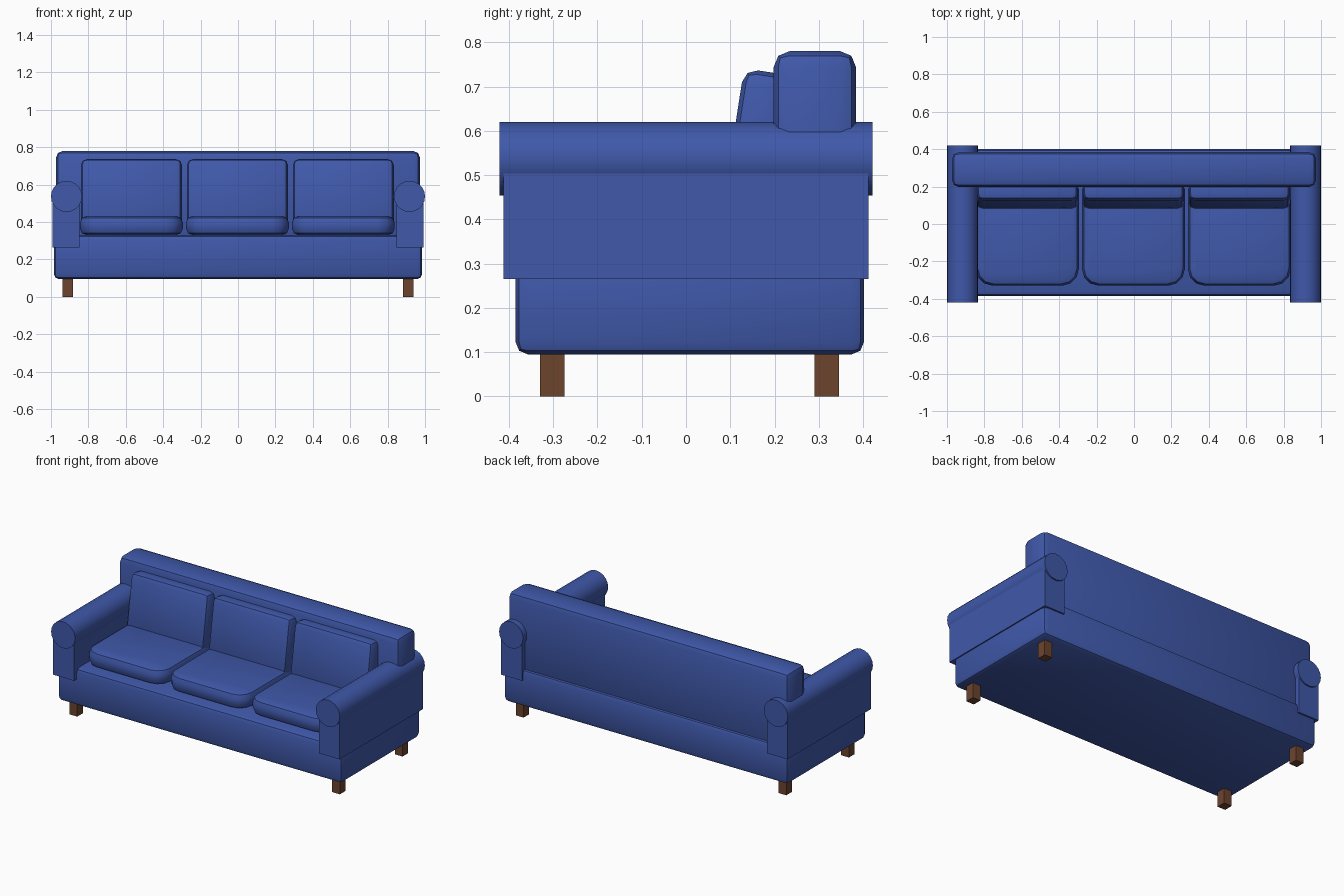
import bpy, bmesh, math
from mathutils import Matrix, Vector

if "Cube" in bpy.data.objects:
    bpy.data.objects.remove(bpy.data.objects["Cube"])


def material(name, rgb):
    m = bpy.data.materials.new(name)
    m.diffuse_color = (*rgb, 1)
    m.use_nodes = True
    m.node_tree.nodes["Principled BSDF"].inputs["Base Color"].default_value = m.diffuse_color
    return m


BLUE = material("blue_fabric", (0.050, 0.098, 0.40))
BROWN = material("brown_wood", (0.15, 0.058, 0.027))


def finish(name, bm, mat):
    """Turn a bmesh into a shaded object with one material."""
    bmesh.ops.recalc_face_normals(bm, faces=bm.faces)
    me = bpy.data.meshes.new(name)
    bm.to_mesh(me)
    bm.free()
    me.materials.append(mat)
    ob = bpy.data.objects.new(name, me)
    bpy.context.collection.objects.link(ob)
    bpy.ops.object.select_all(action='DESELECT')
    ob.select_set(True)
    bpy.context.view_layer.objects.active = ob
    bpy.ops.object.shade_smooth_by_angle(angle=math.radians(30))
    return ob


def box(name, lo, hi, mat, bevel=0.0, transform=Matrix()):
    """Axis box from corner to corner, optionally rounded, then transformed."""
    lo, hi = Vector(lo), Vector(hi)
    bm = bmesh.new()
    bmesh.ops.create_cube(bm, size=1, matrix=Matrix.Translation((lo + hi) / 2)
                          @ Matrix.Diagonal((*(hi - lo), 1)))
    if bevel:
        bmesh.ops.bevel(bm, geom=bm.edges[:], offset=bevel, segments=2,
                        profile=0.5, affect='EDGES')
    bm.transform(transform)
    return finish(name, bm, mat)


def seat_cushion(name, cx):
    """Pad with large round front corners and softened rims."""
    hw, front, back, r = 0.275, -0.33, 0.19, 0.09
    outline = [(cx + hw, back), (cx - hw, back)]
    for side, angles in ((-1, (180, 210, 240, 270)), (1, (270, 300, 330, 360))):
        for a in map(math.radians, angles):
            outline.append((cx + side * (hw - r) + r * math.cos(a),
                            front + r + r * math.sin(a)))
    bm = bmesh.new()
    base = bm.faces.new([bm.verts.new((x, y, 0.33)) for x, y in outline])
    top = bmesh.ops.extrude_face_region(bm, geom=[base])['geom']
    bmesh.ops.translate(bm, vec=(0, 0, 0.103),
                        verts=[g for g in top if isinstance(g, bmesh.types.BMVert)])
    bmesh.ops.recalc_face_normals(bm, faces=bm.faces)
    rims = [e for e in bm.edges if abs(e.verts[0].co.z - e.verts[1].co.z) < 1e-5]
    bmesh.ops.bevel(bm, geom=rims, offset=0.036, segments=2, profile=0.5,
                    affect='EDGES')
    return finish(name, bm, BLUE)


# Base and backrest
box("base", (-0.985, -0.385, 0.095), (0.985, 0.402, 0.33), BLUE, 0.028)
box("backrest", (-0.973, 0.198, 0.29), (0.973, 0.384, 0.78), BLUE, 0.036)

# Arms: upright panel with a rolled top
for side, label in ((-1, "left"), (1, "right")):
    x0, x1 = sorted((side * 0.848, side * 0.992))
    box(f"{label}_arm_panel", (x0, -0.412, 0.265), (x1, 0.412, 0.537), BLUE)
    bm = bmesh.new()
    bmesh.ops.create_cone(bm, cap_ends=True, segments=20, radius1=0.083,
                          radius2=0.083, depth=0.842,
                          matrix=Matrix.Translation((side * 0.917, 0, 0.537))
                          @ Matrix.Rotation(math.pi / 2, 4, 'X'))
    finish(f"{label}_arm_roll", bm, BLUE)

# Seat and leaning back cushions
lean = Matrix.Rotation(math.radians(-8.8), 4, 'X')
for i, cx in enumerate((-0.57, -0.003, 0.563), 1):
    seat_cushion(f"seat_cushion_{i}", cx)
    box(f"back_cushion_{i}", (-0.27, 0, -0.04), (0.27, 0.135, 0.315), BLUE, 0.032,
        Matrix.Translation((cx, 0.083, 0.43)) @ lean)

# Legs
for sx in (-0.91, 0.91):
    for sy in (-0.302, 0.318):
        name = f"{'front' if sy < 0 else 'back'}_{'left' if sx < 0 else 'right'}_leg"
        box(name, (sx - 0.027, sy - 0.028, 0), (sx + 0.027, sy + 0.028, 0.11), BROWN)
